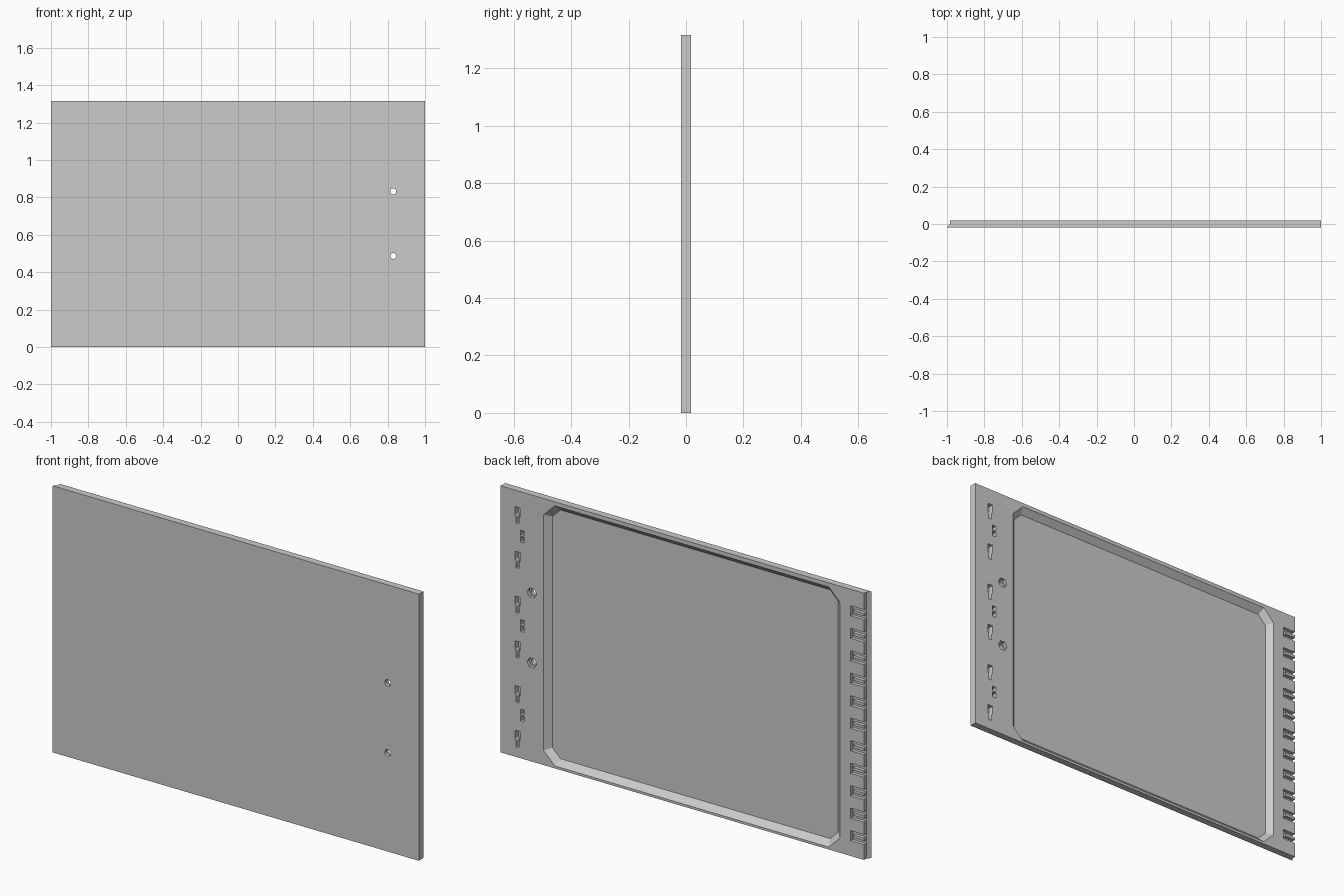
import bpy
import bmesh
import math

WIDTH, HEIGHT = 2.0, 1.316
FRONT, BACK = -0.0175, 0.0175
EDGE = -0.985        # back edge of the bevelled side
OUT = BACK + 0.005   # cutters reach just past the back

old = bpy.data.objects.get("Cube")
if old:
    bpy.data.objects.remove(old, do_unlink=True)

grey = bpy.data.materials.new("light_grey")
grey.use_nodes = True
colour = (0.6, 0.6, 0.6, 1)
grey.diffuse_color = colour
grey.node_tree.nodes["Principled BSDF"].inputs["Base Color"].default_value = colour


def add_loft(bm, start, end):
    """Closed solid between two rings of matching points."""
    a = [bm.verts.new(p) for p in start]
    b = [bm.verts.new(p) for p in end]
    bm.faces.new(a)
    bm.faces.new(b[::-1])
    for i in range(len(a)):
        j = (i + 1) % len(a)
        bm.faces.new((a[j], a[i], b[i], b[j]))


def make_object(name, lofts):
    bm = bmesh.new()
    for start, end in lofts:
        add_loft(bm, start, end)
    bmesh.ops.recalc_face_normals(bm, faces=bm.faces)
    mesh = bpy.data.meshes.new(name)
    bm.to_mesh(mesh)
    bm.free()
    mesh.materials.append(grey)
    obj = bpy.data.objects.new(name, mesh)
    bpy.context.collection.objects.link(obj)
    return obj


def prism(outline, y0, y1=OUT):
    return [(x, y0, z) for x, z in outline], [(x, y1, z) for x, z in outline]


def rect(x, z, w, h):
    return [(x - w / 2, z - h / 2), (x + w / 2, z - h / 2),
            (x + w / 2, z + h / 2), (x - w / 2, z + h / 2)]


def circle(x, z, r, n=24):
    return [(x + r * math.cos(math.tau * i / n), z + r * math.sin(math.tau * i / n))
            for i in range(n)]


def octagon(inset):
    """Outline of the recess with cut corners, moved inward evenly."""
    x0, x1, z0, z1 = -0.852 + inset, 0.765 - inset, 0.012 + inset, 1.296 - inset
    c = 0.06 - inset * (2 - math.sqrt(2))
    return [(x0 + c, z0), (x1 - c, z0), (x1, z0 + c), (x1, z1 - c),
            (x1 - c, z1), (x0 + c, z1), (x0, z1 - c), (x0, z0 + c)]


def keyhole(x, z):
    w, n = 0.014, 0.008
    return [(x - n, z - 0.04), (x + n, z - 0.04), (x + n, z - 0.01), (x + w, z),
            (x + w, z + 0.04), (x - w, z + 0.04), (x - w, z), (x - n, z - 0.01)]


def hook_slot(z):
    """Fork-shaped slot open to the bevelled edge, around a thin tongue."""
    inner, tip, open_x = -0.912, -0.925, EDGE - 0.03
    return [(open_x, z - 0.025), (inner, z - 0.025), (inner, z + 0.025),
            (open_x, z + 0.025), (open_x, z + 0.007), (tip, z + 0.007),
            (tip, z - 0.007), (open_x, z - 0.007)]


# Panel with one bevelled side edge
profile = [(-1, FRONT), (1, FRONT), (1, BACK), (EDGE, BACK), (EDGE, 0)]
panel = make_object("panel", [([(x, y, 0) for x, y in profile],
                               [(x, y, HEIGHT) for x, y in profile])])

# Recess with sloping walls
floor = BACK - 0.028
recess = [([(x, floor, z) for x, z in octagon(0.028)],
           [(x, OUT, z) for x, z in octagon(-0.005)])]

# Slots and bolt holes
hooks = [prism(hook_slot(0.1 + 0.111 * i), 0.0005) for i in range(11)]
keyholes = [prism(keyhole(0.907, 0.09 + 0.221 * i), -0.01) for i in range(6)]
clips = [prism(rect(0.882, 0.213 + 0.442 * i + side * 0.016, 0.02, 0.026), -0.005)
         for i in range(3) for side in (-1, 1)]
bolt_heights = (0.487, 0.832)
bolt_seats = [prism(circle(0.83, z, 0.026, 6), 0.0) for z in bolt_heights]
bolt_holes = [prism(circle(0.83, z, 0.016), FRONT - 0.01) for z in bolt_heights]

for name, lofts in (("recess", recess), ("hook_slots", hooks),
                    ("keyholes", keyholes), ("clip_slots", clips),
                    ("bolt_seats", bolt_seats), ("bolt_holes", bolt_holes)):
    cutter = make_object(name + "_cutter", lofts)
    cutter.hide_render = True
    mod = panel.modifiers.new(name, "BOOLEAN")
    mod.operation = "DIFFERENCE"
    mod.solver = "EXACT"
    mod.object = cutter
    bpy.context.view_layer.objects.active = panel
    bpy.ops.object.modifier_apply(modifier=mod.name)
    bpy.data.objects.remove(cutter, do_unlink=True)
